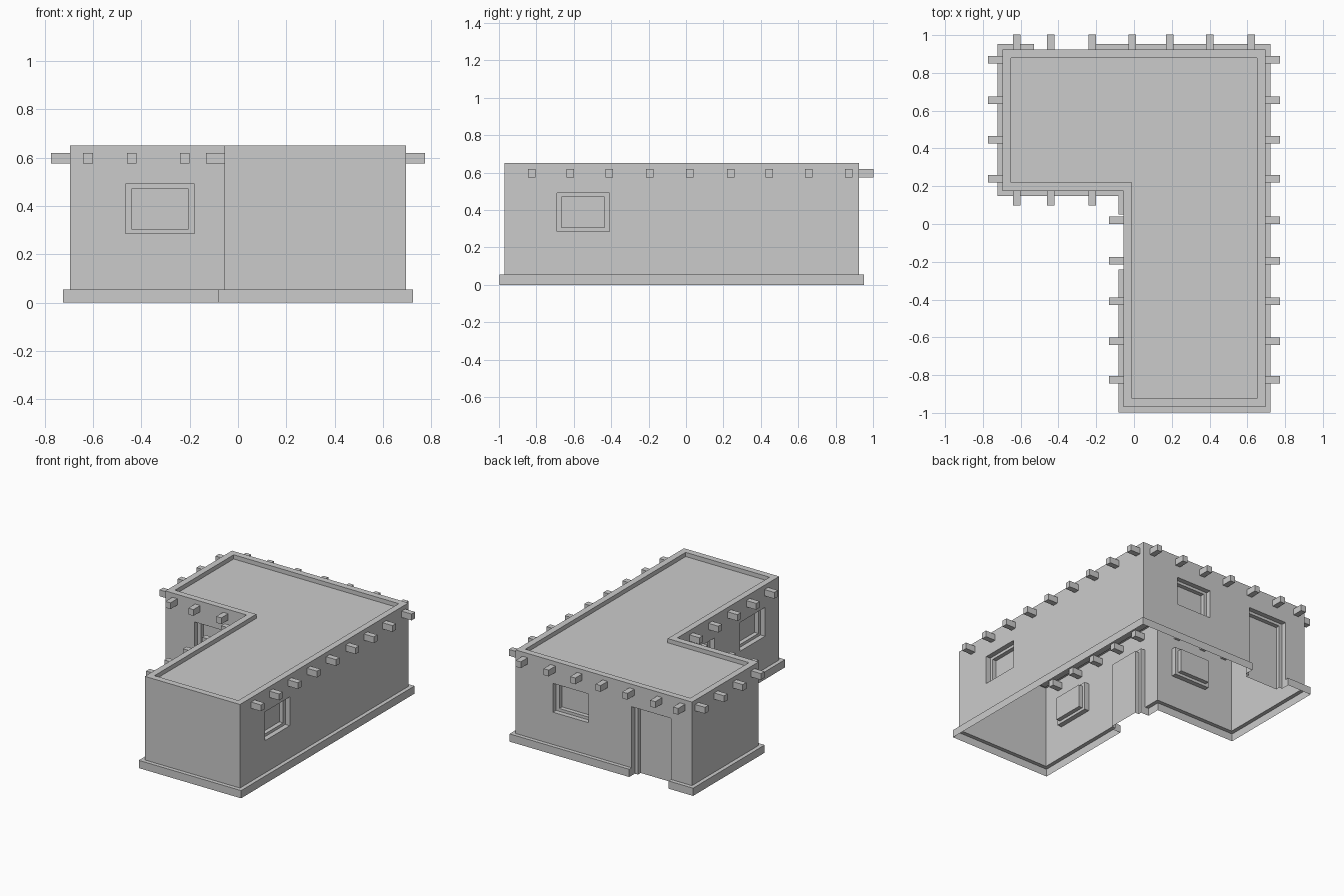
import bpy, bmesh
from mathutils import Vector

if "Cube" in bpy.data.objects:
    bpy.data.objects.remove(bpy.data.objects["Cube"])

# L-shaped wall outline, counter-clockwise
OUT = [Vector(p) for p in ((-.055, -.97), (.695, -.97), (.695, .925),
                           (-.695, .925), (-.695, .175), (-.055, .175))]
N = len(OUT)
WALL_TOP, PLINTH_H, PLINTH_D, RIM, ROOF_Z = .65, .055, .028, .045, .62
Z0, Z1 = .285, .49          # window sill and lintel heights

# openings: wall index, start and end along the wall's axis, bottom height
OPENINGS = [
    ("right_window", 1, -.69, -.41, Z0),
    ("back_window", 2, .40, .12, Z0),
    ("back_door", 2, -.22, -.53, 0),
    ("front_window", 4, -.465, -.18, Z0),
    ("side_door", 5, .05, -.24, 0),
    ("side_window", 5, -.53, -.81, Z0),
]


def edge(i):
    p, q = OUT[i], OUT[(i + 1) % N]
    d = (q - p).normalized()
    return p, d, Vector((d.y, -d.x)), (q - p).length


def offset(i, dist):
    return OUT[i] + (edge(i)[2] + edge(i - 1)[2]) * dist


def along(i, c):
    p, d, n, l = edge(i)
    return abs(c - (p.x if abs(d.x) > .5 else p.y))


def v3(p, z):
    return Vector((p.x, p.y, z))


def face(bm, pts):
    bm.faces.new([bm.verts.new(p) for p in pts])


def bridge(bm, a, b, closed=True):
    for i in range(len(a) if closed else len(a) - 1):
        j = (i + 1) % len(a)
        face(bm, (a[i], a[j], b[j], b[i]))


def finish(bm, name):
    bmesh.ops.remove_doubles(bm, verts=bm.verts, dist=1e-5)
    me = bpy.data.meshes.new(name)
    bm.to_mesh(me)
    bm.free()
    ob = bpy.data.objects.new(name, me)
    bpy.context.collection.objects.link(ob)


# walls with openings left out
bm = bmesh.new()
for i in range(N):
    p, d, n, l = edge(i)
    ops = [(along(i, a), along(i, b), z) for _, w, a, b, z in OPENINGS if w == i]
    us = sorted([0, l] + [u for o in ops for u in o[:2]])
    vs = [PLINTH_H, Z0, Z1, WALL_TOP] if ops else [PLINTH_H, WALL_TOP]
    for u0, u1 in zip(us, us[1:]):
        for z0, z1 in zip(vs, vs[1:]):
            um, zm = (u0 + u1) / 2, (z0 + z1) / 2
            if any(a < um < b and z < zm < Z1 for a, b, z in ops):
                continue
            face(bm, (v3(p + d * u0, z0), v3(p + d * u1, z0),
                      v3(p + d * u1, z1), v3(p + d * u0, z1)))
finish(bm, "walls")

# parapet rim and sunken flat roof
bm = bmesh.new()
rim = [v3(p, WALL_TOP) for p in OUT]
rim_in = [v3(offset(i, -RIM), WALL_TOP) for i in range(N)]
floor = [v3(offset(i, -RIM), ROOF_Z) for i in range(N)]
bridge(bm, rim, rim_in)
bridge(bm, rim_in, floor)
face(bm, floor)
finish(bm, "parapet_roof")


# plinth, interrupted at the two doors
def plinth(name, start, corners, end):
    def stop(w, c):
        p, d, n, l = edge(w)
        q = p + d * along(w, c)
        return q, q + n * PLINTH_D
    path = [stop(*start)] + [(OUT[i], offset(i, PLINTH_D)) for i in corners] + [stop(*end)]
    low = [v3(o, 0) for _, o in path]
    top = [v3(o, PLINTH_H) for _, o in path]
    inner = [v3(q, PLINTH_H) for q, _ in path]
    bm = bmesh.new()
    bridge(bm, low, top, False)
    bridge(bm, top, inner, False)
    face(bm, (low[0], top[0], inner[0], v3(path[0][0], 0)))
    face(bm, (v3(path[-1][0], 0), inner[-1], top[-1], low[-1]))
    finish(bm, name)


plinth("plinth_west", (2, -.53), (3, 4, 5), (5, .05))
plinth("plinth_east", (5, -.24), (0, 1, 2), (2, -.22))

# stepped window and door recesses
for name, w, a, b, z in OPENINGS:
    p, d, n, l = edge(w)
    u0, u1 = along(w, a), along(w, b)
    door = z == 0

    def ring(inset, depth):
        lo = z if door else z + inset * .8
        hi = Z1 - inset * .8
        q0, q1 = p + d * (u0 + inset) - n * depth, p + d * (u1 - inset) - n * depth
        # starts at lower right so a door can leave its bottom side open
        return [v3(q1, lo), v3(q1, hi), v3(q0, hi), v3(q0, lo)]
    rings = [ring(0, 0), ring(0, .035), ring(.025, .035), ring(.025, .065)]
    bm = bmesh.new()
    for r, s in zip(rings, rings[1:]):
        bridge(bm, r, s, not door)
    face(bm, rings[-1])
    finish(bm, name)

# beam ends passing through the walls
XS = (-.62, -.44, -.22, -.01, .19, .40, .62)
YS = (.87, .655, .445, .24, .02, -.195, -.41, -.62, -.825)
for name, w, cs in (("east_beams", 1, YS), ("north_beams", 2, XS), ("west_beams", 3, YS[:4]),
                    ("south_beams", 4, XS[:3]), ("inner_beams", 5, YS[4:])):
    p, d, n, l = edge(w)
    bm = bmesh.new()
    for c in cs:
        q = p + d * along(w, c)
        geo = bmesh.ops.create_cube(bm, size=1)["verts"]
        for v in geo:
            s = v.co.copy()
            v.co = v3(q + d * s.x * .04 - n * s.y * .155, .597 + s.z * .045)
    bmesh.ops.recalc_face_normals(bm, faces=bm.faces)
    finish(bm, name)
